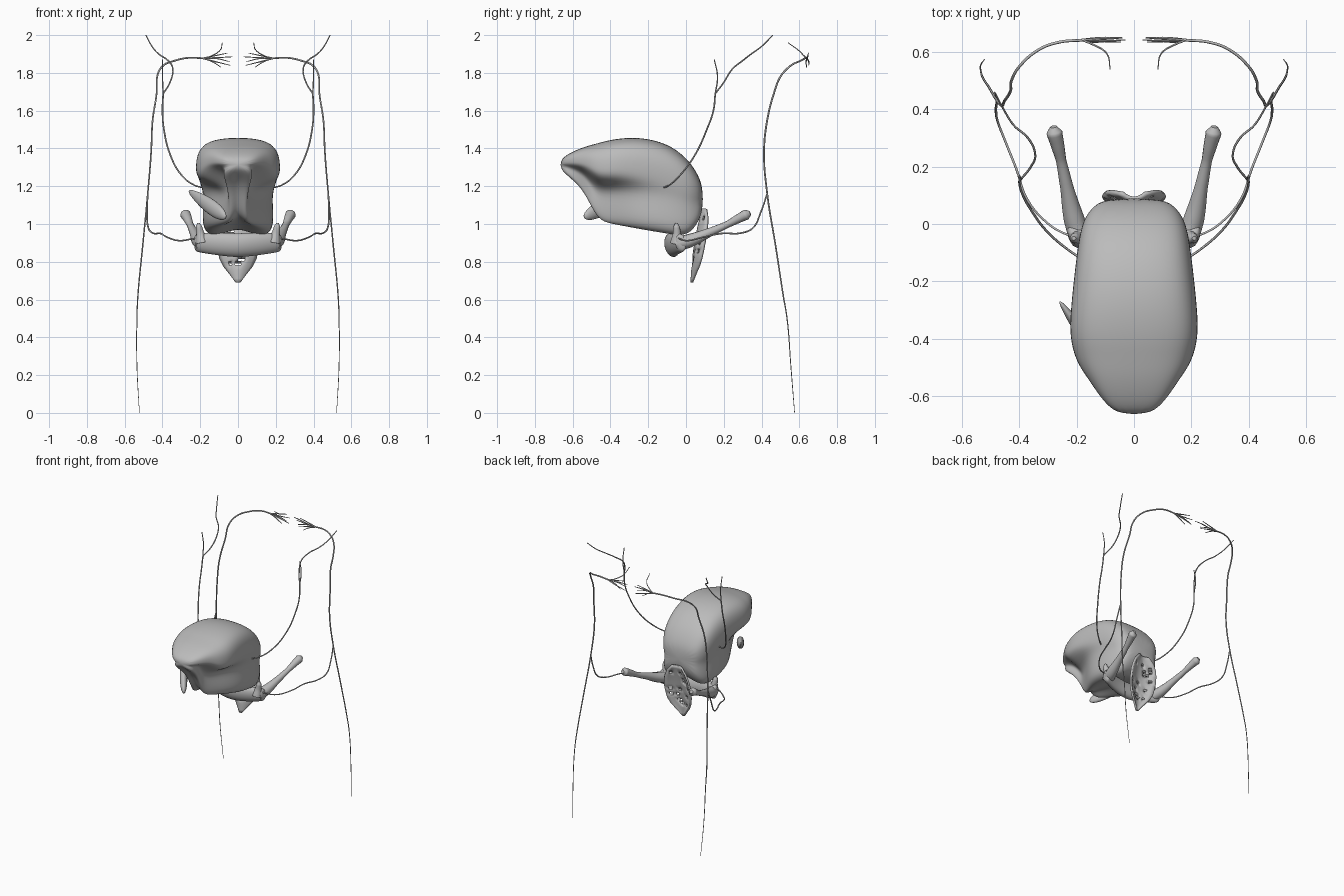
import bpy, bmesh, math, random
from mathutils import Vector

cube = bpy.data.objects.get("Cube")
if cube:
    bpy.data.objects.remove(cube)
random.seed(4)

grey = bpy.data.materials.new("plain grey")
grey.use_nodes = True
grey.diffuse_color = (0.5, 0.5, 0.5, 1)
grey.node_tree.nodes["Principled BSDF"].inputs["Base Color"].default_value = (0.5, 0.5, 0.5, 1)


def add_mesh(name, bm):
    """Turn a bmesh into a smooth grey object."""
    bmesh.ops.recalc_face_normals(bm, faces=bm.faces)
    mesh = bpy.data.meshes.new(name)
    bm.to_mesh(mesh)
    bm.free()
    mesh.materials.append(grey)
    for p in mesh.polygons:
        p.use_smooth = True
    obj = bpy.data.objects.new(name, mesh)
    bpy.context.collection.objects.link(obj)
    return obj


def loft(name, rings, levels=2):
    """Bridge closed rings of equal length, cap the ends and subdivide."""
    bm = bmesh.new()
    rows = [[bm.verts.new(p) for p in ring] for ring in rings]
    n = len(rows[0])
    for a, b in zip(rows, rows[1:]):
        for i in range(n):
            bm.faces.new((a[i], a[(i + 1) % n], b[(i + 1) % n], b[i]))
    bm.faces.new(rows[0])
    bm.faces.new(rows[-1])
    obj = add_mesh(name, bm)
    sub = obj.modifiers.new("smooth", 'SUBSURF')
    sub.levels = sub.render_levels = levels
    return obj


def tube(name, points, radii, sides=1):
    """Round tube through points; radii run evenly along the path."""
    cu = bpy.data.curves.new(name, 'CURVE')
    cu.dimensions = '3D'
    cu.bevel_depth = 1.0
    cu.bevel_resolution = sides
    cu.resolution_u = 6
    cu.use_fill_caps = True
    sp = cu.splines.new('BEZIER')
    sp.bezier_points.add(len(points) - 1)
    for i, (bp, p) in enumerate(zip(sp.bezier_points, points)):
        bp.co = p
        bp.handle_left_type = bp.handle_right_type = 'AUTO'
        f = i / (len(points) - 1) * (len(radii) - 1)
        k = min(int(f), len(radii) - 2)
        bp.radius = radii[k] + (radii[k + 1] - radii[k]) * (f - k)
    cu.materials.append(grey)
    obj = bpy.data.objects.new(name, cu)
    bpy.context.collection.objects.link(obj)
    bpy.ops.object.select_all(action='DESELECT')
    obj.select_set(True)
    bpy.context.view_layer.objects.active = obj
    bpy.ops.object.convert(target='MESH')
    for p in obj.data.polygons:
        p.use_smooth = True
    return obj


# Tongue: blade and root half outlines (width, height) scaled at each station
# (y, top, bottom, blade half width, root half width); the root narrows to a keel in front
blade = [(0, 1), (.45, .99), (.82, .94), (1.0, .82), (1.03, .66), (1.0, .53)]
root = [(1.0, .42), (1.03, .25), (1.04, .06), (.8, -.02), (.4, .02), (0, .08)]
stations = [(-.665, 1.34, 1.29, .055, .05), (-.62, 1.375, 1.25, .105, .08),
            (-.55, 1.405, 1.19, .15, .06), (-.5, 1.42, 1.09, .185, .045),
            (-.455, 1.432, 1.015, .205, .06), (-.38, 1.452, 1.0, .222, .1),
            (-.25, 1.463, .975, .212, .175), (-.1, 1.43, .95, .195, .185),
            (0, 1.355, .935, .18, .17), (.055, 1.28, .99, .148, .14), (.09, 1.2, 1.07, .1, .1)]
rings = []
for y, hi, lo, wide, keel in stations:
    side = [(wide * x, y, lo + (hi - lo) * z) for x, z in blade]
    side += [(keel * x, y, lo + (hi - lo) * z) for x, z in root]
    rings.append(side + [(-x, y, z) for x, y, z in side[-2:0:-1]])
loft("tongue", rings)

# Gland lying under the tongue on the right side
start, end = Vector((-.26, -.27, 1.175)), Vector((-.065, -.54, 1.035))
bm = bmesh.new()
bmesh.ops.create_uvsphere(bm, u_segments=20, v_segments=14, radius=1)
axis = end - start
for v in bm.verts:
    fat = 1 + .3 * v.co.z
    v.co = Vector((v.co.x * .024 * fat, v.co.y * .04 * fat, v.co.z * axis.length / 2))
bmesh.ops.rotate(bm, verts=bm.verts, matrix=axis.to_track_quat('Z', 'Y').to_matrix())
bmesh.ops.translate(bm, verts=bm.verts, vec=(start + end) / 2)
add_mesh("under_tongue_gland", bm)

# Hyoid bone: curved bar across the middle
bar = []
for x in (-.235, -.2, -.13, -.06, 0, .06, .13, .2, .235):
    a = abs(x) / .235
    y, z, ry, rz = -.075 + .055 * a * a, .887 + .015 * a, .045 - .012 * a, .066 - .018 * a * a
    bar.append([(x, y + ry * math.cos(t), z + rz * math.sin(t) - .3 * ry * math.cos(t))
                for t in (i * math.pi / 5 for i in range(10))])
loft("hyoid_body", bar)

# Epiglottis: curved leaf with pierced pits
widths = [.008, .04, .075, .096, .104, .108, .106, .097, .078, .04]
cols, rows = 10, 18
bm = bmesh.new()
grid = []
for j in range(rows + 1):
    t = j / rows
    f = t * (len(widths) - 1)
    k = min(int(f), len(widths) - 2)
    w = widths[k] + (widths[k + 1] - widths[k]) * (f - k)
    row = []
    for i in range(cols + 1):
        u = i / cols * 2 - 1
        y = .03 + .06 * t + .045 * u * u * w / .1 - .012 * math.sin(math.pi * t)
        row.append(bm.verts.new((u * w, y, .69 + .39 * t)))
    grid.append(row)
pits = []
for j in range(rows):
    for i in range(cols):
        f = bm.faces.new((grid[j][i], grid[j][i + 1], grid[j + 1][i + 1], grid[j + 1][i]))
        if 3 < j < rows - 2 and 0 < i < cols - 1 and random.random() < .18:
            pits.append(f)
bmesh.ops.inset_individual(bm, faces=pits, thickness=.007)
bmesh.ops.delete(bm, geom=pits, context='FACES')
leaf = add_mesh("epiglottis", bm)
sol = leaf.modifiers.new("thickness", 'SOLIDIFY')
sol.thickness, sol.offset = .013, 0

# Paths for the left side, mirrored to the right
main_nerve = [(.522, .575, 0), (.535, .555, .25), (.535, .535, .5), (.53, .515, .62),
              (.505, .475, .88), (.478, .43, 1.16), (.46, .413, 1.38), (.452, .43, 1.55),
              (.43, .468, 1.7), (.428, .5, 1.78), (.4, .55, 1.835), (.33, .61, 1.866),
              (.26, .635, 1.88), (.18, .642, 1.877)]
low_branch = [(.478, .43, 1.16), (.482, .395, 1.06), (.475, .355, .98), (.45, .29, .952),
              (.41, .19, .95), (.375, .09, .93), (.31, .01, .912), (.25, -.03, .92),
              (.18, -.05, .935)]
tongue_nerve = [(.17, -.13, 1.19), (.23, -.09, 1.205), (.3, -.03, 1.26), (.36, .05, 1.37),
                (.392, .11, 1.5), (.4, .145, 1.6), (.396, .155, 1.69)]
short_fork = [(.396, .155, 1.69), (.4, .167, 1.78), (.4, .15, 1.87)]
long_fork = [(.396, .155, 1.69), (.36, .2, 1.75), (.345, .245, 1.82), (.37, .3, 1.865),
             (.42, .345, 1.9), (.455, .4, 1.94), (.487, .46, 2.0)]
root_hook = [(.18, .642, 1.877), (.14, .625, 1.89), (.095, .595, 1.92), (.083, .54, 1.96)]
root_ends = [(.03, .643, 1.885), (.045, .635, 1.86), (.04, .65, 1.84),
             (.09, .638, 1.83), (.055, .648, 1.905)]

for side, sx in (("left", 1), ("right", -1)):
    def m(path):
        return [(sx * x, y, z) for x, y, z in path]

    # Hyoid horns
    tube(side + "_greater_horn",
         m([(.19, -.045, .895), (.21, .02, .912), (.235, .13, .958), (.254, .22, .998),
            (.268, .28, 1.03), (.278, .32, 1.05), (.281, .34, 1.058)]),
         [.038, .036, .023, .018, .024, .028, .012], 4)
    tube(side + "_lesser_horn",
         m([(.19, -.05, .9), (.2, -.048, .95), (.207, -.05, .985), (.21, -.05, 1.005)]),
         [.035, .022, .017, .007], 4)

    # Nerves and their branches
    tube(side + "_main_nerve", m(main_nerve), [.0015, .004, .005, .005, .005])
    tube(side + "_low_branch", m(low_branch), [.0045, .0045, .004])
    tube(side + "_tongue_nerve", m(tongue_nerve), [.004, .0045, .0045])
    tube(side + "_short_fork", m(short_fork), [.004, .003])
    tube(side + "_long_fork", m(long_fork), [.004, .004, .003])

    # Rootlets fanning out at the top
    tube(side + "_hooked_rootlet", m(root_hook), [.004, .002])
    base = Vector((.19, .642, 1.877))
    for n, e in enumerate(root_ends):
        mid = base.lerp(Vector(e), .5) + Vector((0, .004 * (n % 3 - 1), .008 * (n % 2)))
        tube(f"{side}_rootlet_{n + 1}", m([base, mid, e]), [.004, .0035, .002])
